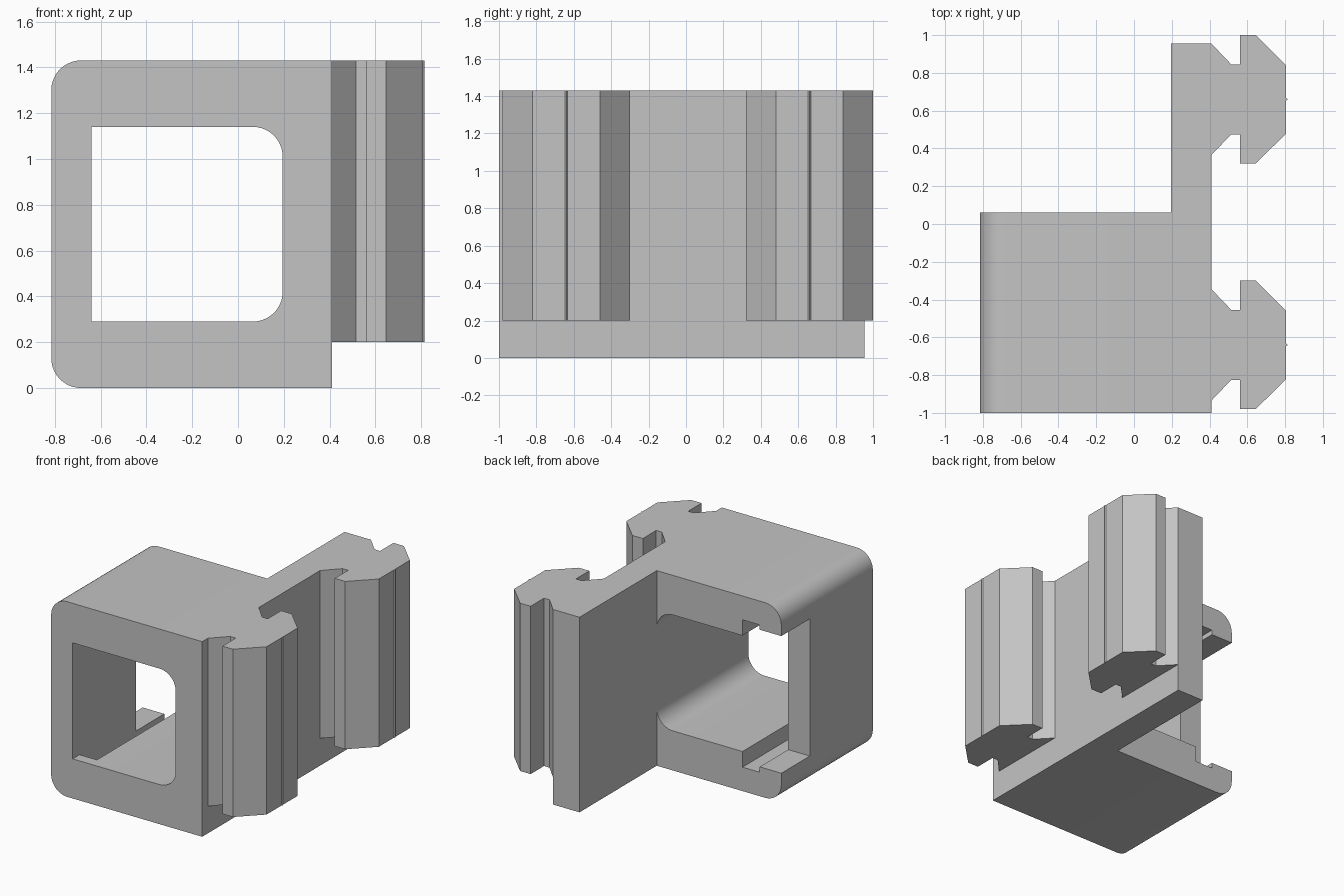
import bpy, bmesh, math
from mathutils import Vector

if "Cube" in bpy.data.objects:
    bpy.data.objects.remove(bpy.data.objects["Cube"], do_unlink=True)

grey = bpy.data.materials.new("plain grey")
grey.use_nodes = True
grey.diffuse_color = (0.55, 0.55, 0.55, 1)
grey.node_tree.nodes["Principled BSDF"].inputs["Base Color"].default_value = (0.55, 0.55, 0.55, 1)


def prism(name, points, offset):
    """Extrude a closed outline of 3D points along an offset."""
    bm = bmesh.new()
    face = bm.faces.new([bm.verts.new(p) for p in points])
    grown = bmesh.ops.extrude_face_region(bm, geom=[face], use_keep_orig=True)
    moved = [v for v in grown["geom"] if isinstance(v, bmesh.types.BMVert)]
    bmesh.ops.translate(bm, verts=moved, vec=Vector(offset))
    bmesh.ops.recalc_face_normals(bm, faces=bm.faces)
    mesh = bpy.data.meshes.new(name)
    bm.to_mesh(mesh)
    bm.free()
    mesh.materials.append(grey)
    obj = bpy.data.objects.new(name, mesh)
    bpy.context.collection.objects.link(obj)
    return obj


def block(name, x0, x1, z0, z1, y0, y1, radius=0, round_side=None, steps=10):
    """Box running along y, with both corners of one side optionally rounded."""
    outline = []
    corners = [(x0, z0, 180), (x1, z0, 270), (x1, z1, 0), (x0, z1, 90)]
    for x, z, start in corners:
        if x != round_side:
            outline.append((x, y0, z))
            continue
        cx = x + radius if x == x0 else x - radius
        cz = z + radius if z == z0 else z - radius
        for i in range(steps + 1):
            a = math.radians(start + 90 * i / steps)
            outline.append((cx + radius * math.cos(a), y0, cz + radius * math.sin(a)))
    return prism(name, outline, (0, y1 - y0, 0))


def select(obj):
    bpy.ops.object.select_all(action="DESELECT")
    obj.select_set(True)
    bpy.context.view_layer.objects.active = obj


def cut(target, cutter):
    select(target)
    mod = target.modifiers.new("cut", "BOOLEAN")
    mod.operation = "DIFFERENCE"
    mod.solver = "EXACT"
    mod.object = cutter
    bpy.ops.object.modifier_apply(modifier=mod.name)
    bpy.data.objects.remove(cutter, do_unlink=True)


left, inner, plate_in, plate_out = -0.815, -0.64, 0.195, 0.41
height, front, back = 1.43, -1.0, 0.06

# Hollow housing, open front and back
housing = block("housing", left, plate_out, 0, height, front, back, 0.13, left)
cut(housing, block("opening", inner, plate_in, 0.29, 1.14, front - 0.2, back + 0.2, 0.13, plate_in))
# Slide grooves in floor and ceiling beside the outer wall
cut(housing, block("groove", inner, -0.5, 0.175, 1.255, -0.92, back + 0.2))
# Notch through the rear of the outer wall
cut(housing, block("notch", left - 0.1, inner + 0.05, 0.215, 1.22, -0.27, back + 0.2))
select(housing)
bpy.ops.object.shade_smooth_by_angle(angle=math.radians(30))

# Mounting plate continuing behind the housing
block("mounting_plate", plate_in, plate_out, 0, height, back, 0.955)

# T-shaped rails: (x, half width) from the plate to the tip
half = [(plate_out, 0.295), (0.515, 0.185), (0.56, 0.185), (0.56, 0.34),
        (0.645, 0.34), (0.806, 0.18), (0.806, 0.007)]
for name, cy in (("front_rail", -0.64), ("rear_rail", 0.66)):
    outline = [(x, cy + w, 0.2) for x, w in half] + [(0.814, cy, 0.2)]
    outline += [(x, cy - w, 0.2) for x, w in reversed(half)]
    prism(name, outline, (0, 0, height - 0.2))
